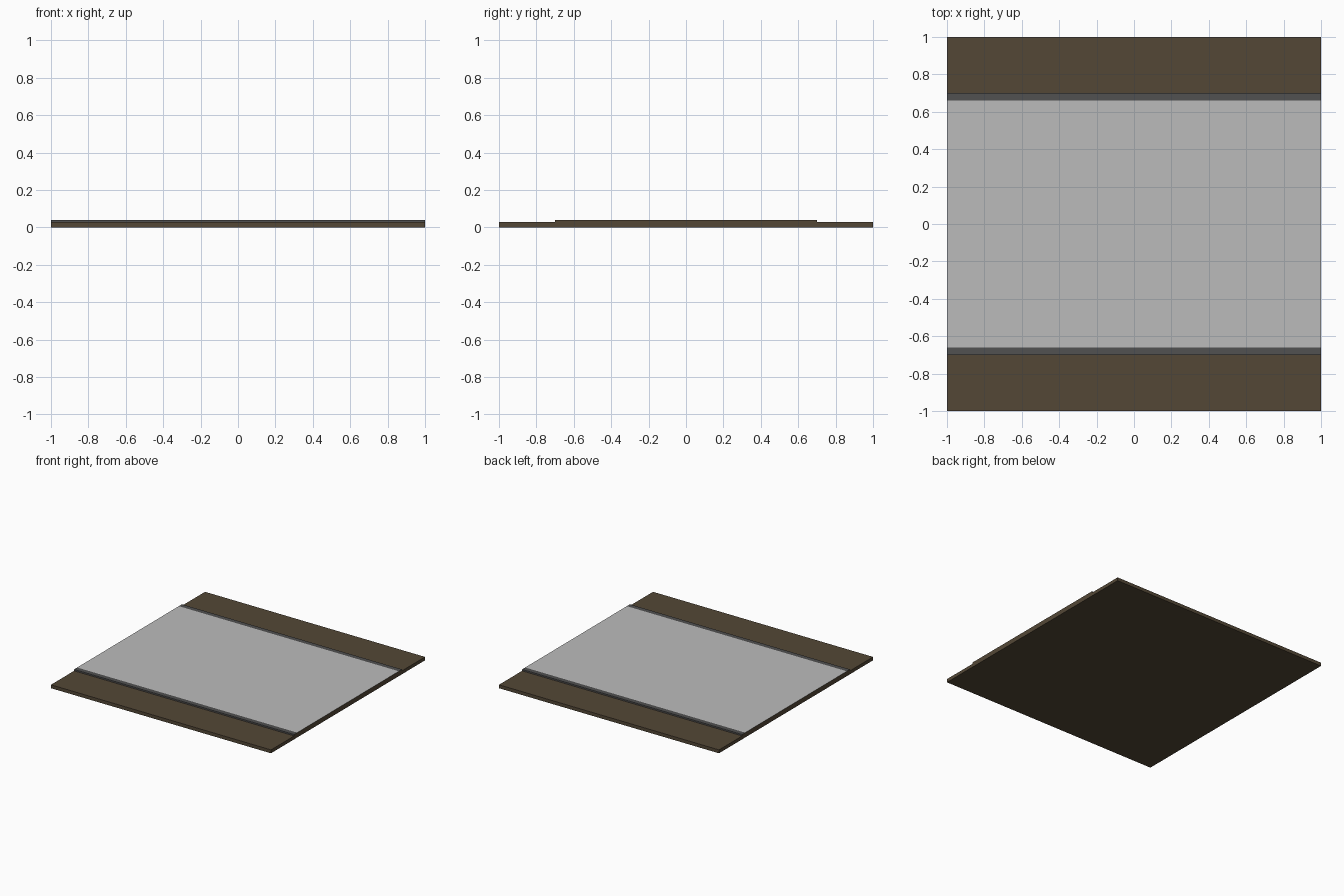
import bpy
import bmesh

if "Cube" in bpy.data.objects:
    bpy.data.objects.remove(bpy.data.objects["Cube"])


def material(name, rgb):
    m = bpy.data.materials.new(name)
    m.diffuse_color = (*rgb, 1)
    m.use_nodes = True
    m.node_tree.nodes["Principled BSDF"].inputs["Base Color"].default_value = m.diffuse_color
    return m


earth = material("brown earth", (0.088, 0.064, 0.037))
kerb = material("dark grey kerb", (0.083, 0.083, 0.083))
paving = material("light grey paving", (0.50, 0.50, 0.50))

BASE, TOP = 0.028, 0.04      # heights of the verge and the road
ROAD, EDGE = 0.66, 0.70      # half widths of the paving and the raised road

# Stepped cross-section, extruded along x
half = [(1.0, 0), (1.0, BASE), (EDGE, BASE), (EDGE, TOP), (ROAD, TOP)]
profile = half + [(-y, z) for y, z in reversed(half)]

bm = bmesh.new()
left = [bm.verts.new((-1, y, z)) for y, z in profile]
right = [bm.verts.new((1, y, z)) for y, z in profile]
n = len(profile)
for i in range(n):
    j = (i + 1) % n
    bm.faces.new((left[i], left[j], right[j], right[i]))
bm.faces.new(left)
bm.faces.new(right)
bmesh.ops.recalc_face_normals(bm, faces=bm.faces)

# Paving on the middle top, kerb on its borders and steps, earth elsewhere
for f in bm.faces:
    c = f.calc_center_median()
    if abs(f.normal.x) < 0.5 and c.z > BASE + 0.001:
        f.material_index = 2 if abs(c.y) < ROAD - 0.01 else 1

mesh = bpy.data.meshes.new("road_tile")
bm.to_mesh(mesh)
bm.free()
for m in (earth, kerb, paving):
    mesh.materials.append(m)
tile = bpy.data.objects.new("road_tile", mesh)
bpy.context.collection.objects.link(tile)
